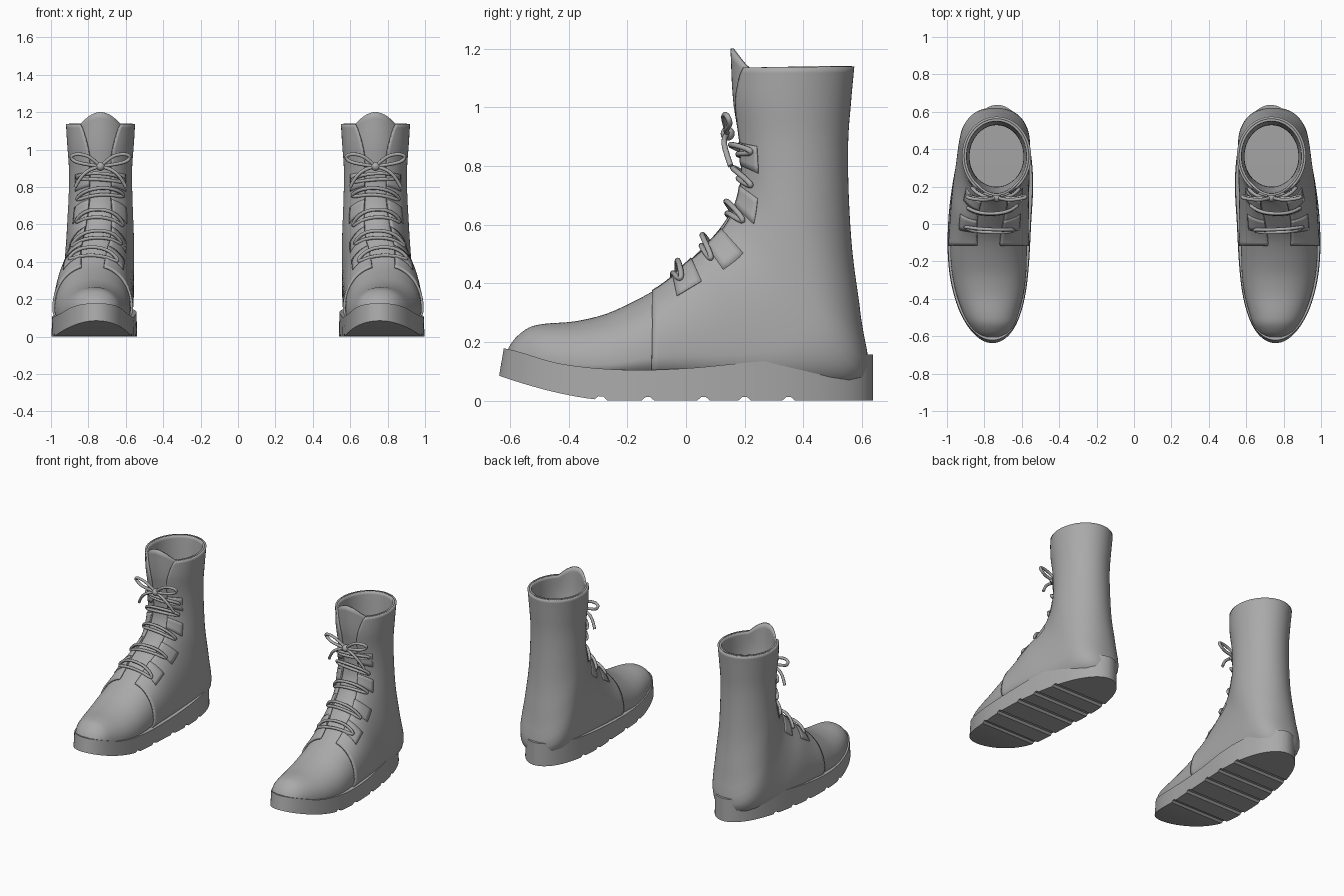
import bpy, bmesh
from math import sin, cos, pi, asin, copysign
from mathutils import Vector

if "Cube" in bpy.data.objects:
    bpy.data.objects.remove(bpy.data.objects["Cube"])

grey = bpy.data.materials.new("grey_leather")
grey.use_nodes = True
grey.diffuse_color = (0.4, 0.4, 0.4, 1)
grey.node_tree.nodes["Principled BSDF"].inputs["Base Color"].default_value = (0.4, 0.4, 0.4, 1)

# Sections from toe to collar: front y, z, back y, z, half width, centre x, centre ratio, squareness
SECTIONS = [
    (-.605, .18, -.605, .10, .060, .757, .35, 2),
    (-.58, .215, -.58, .09, .093, .758, .35, 2),
    (-.535, .249, -.535, .08, .122, .76, .35, 2.1),
    (-.48, .262, -.48, .06, .147, .765, .35, 2.1),
    (-.38, .27, -.38, .05, .178, .77, .33, 2.1),
    (-.28, .293, -.28, .05, .196, .774, .3, 2.1),
    (-.194, .33, -.194, .05, .203, .777, .3, 2.1),
    (-.11, .375, -.12, .05, .204, .777, .3, 2.1),
    (-.055, .415, .0, .05, .200, .775, .3, 2.2),
    (.015, .48, .2, .04, .195, .768, .3, 2.4),
    (.07, .535, .42, .04, .185, .755, .32, 2.5),
    (.125, .6, .6, .08, .177, .745, .4, 2.4),
    (.168, .675, .585, .28, .171, .738, .47, 2.2),
    (.185, .75, .556, .5, .164, .736, .5, 2),
    (.186, .83, .543, .7, .158, .735, .5, 2),
    (.176, .92, .541, .88, .157, .735, .5, 2),
    (.16, 1.03, .551, 1.02, .166, .735, .5, 2),
    (.163, 1.135, .562, 1.14, .173, .735, .5, 2),
]
LAST = len(SECTIONS) - 1
VAMP_END = 7


def spline(vals, r):
    """Smooth value through evenly spaced keys."""
    i = min(int(r), len(vals) - 2)
    f = r - i
    p0, p1, p2, p3 = (vals[min(max(i + k, 0), len(vals) - 1)] for k in (-1, 0, 1, 2))
    return p1 + .5 * f * (p2 - p0 + f * (2 * p0 - 5 * p1 + 4 * p2 - p3
                                         + f * (3 * (p1 - p2) + p3 - p0)))


def section(r):
    return [spline(c, r) for c in zip(*SECTIONS)]


def surface(r, t, off=0):
    """Point on the boot surface: r runs toe to collar, t runs round from the front."""
    fy, fz, by, bz, hw, cx, k, n = section(r)
    front, back = Vector((cx, fy, fz)), Vector((cx, by, bz))
    c = back.lerp(front, k)
    u, v = (copysign(abs(q) ** (2 / n), q) for q in (cos(t), sin(t)))
    d = ((front - c) if u > 0 else (c - back)) * u + Vector((hw * v, 0, 0))
    return c + d + d.normalized() * off


def row_at(z):
    """Section position whose front edge is at height z."""
    return min((VAMP_END + i * .02 for i in range(500)), key=lambda r: abs(section(r)[1] - z))


def angle_at(r, x):
    return asin(min(.95, x / section(r)[4]))


def finish(name, verts, faces, side, thickness=0, offset=1):
    bm = bmesh.new()
    vs = [bm.verts.new((v[0] * side, v[1], v[2])) for v in verts]
    for f in faces:
        bm.faces.new([vs[i] for i in (f if side > 0 else f[::-1])])
    mesh = bpy.data.meshes.new(name)
    bm.to_mesh(mesh)
    bm.free()
    mesh.materials.append(grey)
    ob = bpy.data.objects.new(name, mesh)
    bpy.context.collection.objects.link(ob)
    if thickness:
        mod = ob.modifiers.new("thickness", 'SOLIDIFY')
        mod.thickness, mod.offset = thickness, offset
    bpy.ops.object.select_all(action='DESELECT')
    ob.select_set(True)
    bpy.context.view_layer.objects.active = ob
    bpy.ops.object.shade_smooth_by_angle(angle=.7)


def grid_faces(rows, cols, closed):
    return [(i * cols + j, i * cols + (j + 1) % cols,
             (i + 1) * cols + (j + 1) % cols, (i + 1) * cols + j)
            for i in range(rows - 1) for j in range(cols if closed else cols - 1)]


def tube(name, pts, side, radius, cyclic=False):
    cu = bpy.data.curves.new(name, 'CURVE')
    cu.dimensions, cu.bevel_depth, cu.bevel_resolution = '3D', radius, 2
    cu.resolution_u, cu.use_fill_caps = 5, True
    sp = cu.splines.new('NURBS')
    sp.points.add(len(pts) - 1)
    for p, q in zip(sp.points, pts):
        p.co = (q[0] * side, q[1], q[2], 1)
    sp.order_u, sp.use_cyclic_u, sp.use_endpoint_u = 3, cyclic, not cyclic
    cu.materials.append(grey)
    ob = bpy.data.objects.new(name, cu)
    bpy.context.collection.objects.link(ob)


def opening(r):
    """Half width of the laced gap, flaring at the collar."""
    return .055 + .05 * max(0, (r - 15.3) / (LAST - 15.3)) ** 1.5


def build_sole(side):
    L = .637
    grooves = [-.29, -.13, .06, .2, .35]
    ys = [-L * cos(pi * i / 56) for i in range(57)]
    ys = [y for y in ys if all(abs(y - g) > .024 for g in grooves)]
    ys = sorted(ys + [g + d for g in grooves for d in (-.022, -.008, .008, .022)])
    cxs = [.757, .77, .777, .772, .755, .74, .73]
    tops = [.178, .125, .105, .11, .13, .146, .158]
    verts = []
    for y in ys:
        u = (y + L) / (2 * L) * 6
        hw = max(.004, .222 * max(0, 1 - abs(y / L) ** 2.6) ** .5)
        cx, zt = spline(cxs, min(u, 6)), spline(tops, min(u, 6))
        zb = .085 * (max(0, -y - .25) / .387) ** 1.6
        if any(abs(y - g) < .01 for g in grooves):
            zb += .012
        yt = y + .016 * max(0, -y / L) ** 6
        verts += [(cx - hw, y, zb), (cx + hw, y, zb), (cx + hw * .985, yt, zt), (cx - hw * .985, yt, zt)]
    n = len(ys)
    faces = grid_faces(n, 4, True)
    faces = [f[::-1] for f in faces] + [(0, 1, 2, 3), tuple(4 * n - 4 + i for i in (3, 2, 1, 0))]
    finish("sole", verts, faces, side)


def build_upper(side):
    # Vamp, tongue and lining as one sleeve; the tongue rises above the collar
    cols, steps = 64, LAST * 4 + 1
    verts = []
    for i in range(steps):
        for j in range(cols):
            t = 2 * pi * j / cols
            p = surface(i / 4, t)
            lift = max(0, 1 - (p.x - .735) ** 2 / .0115) if cos(t) > 0 else 0
            p.z += .065 * lift * max(0, i / 4 - LAST + 1)
            p.y -= .012 * lift * max(0, i / 4 - LAST + 1)
            verts.append(p)
    faces = [f[::-1] for f in grid_faces(steps, cols, True)] + [tuple(range(cols))]
    finish("vamp_and_tongue", verts, [f[::-1] for f in faces], side, .012, -1)

    # Quarters wrap the heel and shaft, open at the front
    steps = (LAST - VAMP_END) * 4 + 1
    verts = []
    for i in range(steps):
        r = VAMP_END + i / 4
        t0 = angle_at(r, opening(r))
        verts += [surface(r, t0 + (2 * pi - 2 * t0) * j / 63) for j in range(64)]
    finish("quarters", verts, grid_faces(steps, 64, False), side, .012, 1)

    # Eyelet tabs on both sides of the gap
    for z in (.455, .56, .7, .84):
        r = row_at(z)
        for s in (1, -1):
            verts = []
            for i in range(5):
                q = r - .45 + .9 * i / 4
                a = angle_at(q, opening(q))
                verts += [surface(q, s * (a + .55 * j / 6), .0125) for j in range(7)]
            faces = grid_faces(5, 7, False)
            finish("eyelet_tab", verts, faces if s > 0 else [f[::-1] for f in faces], side, .004, 1)


def build_laces(side):
    # Looped rows across the tongue
    for k, z in enumerate((.435, .53, .645, .765, .85)):
        r = row_at(z)
        ta = angle_at(r, .112)
        pts = []
        for i in range(20):
            a = 2 * pi * i / 20
            slant = .1 * cos(a) * (-1) ** k
            pts.append(surface(r + .16 * sin(a) + slant, ta * cos(a), .022 + .012 * sin(a)))
        tube("lace_row", pts, side, .0095, True)
    # Bow: knot, two loops and two tails
    o = Vector((.735, .142, .91))
    loop = [(0, 0, 0), (.05, -.015, .05), (.11, -.01, .068), (.16, 0, .06),
            (.15, .01, .03), (.09, -.01, .012), (0, 0, 0)]
    tail = [(0, 0, 0), (.05, -.012, -.012), (.09, -.012, -.04), (.12, 0, -.08), (.135, .01, -.11)]
    for s in (1, -1):
        for name, path in (("bow_loop", loop), ("bow_tail", tail)):
            tube(name, [o + Vector((s * x, y, z)) for x, y, z in path], side, .0095)
    bpy.ops.mesh.primitive_uv_sphere_add(segments=16, ring_count=10, radius=.024,
                                         location=(o.x * side, o.y, o.z))
    knot = bpy.context.object
    knot.name = "bow_knot"
    knot.data.materials.append(grey)
    bpy.ops.object.shade_smooth()


for side in (1, -1):
    build_sole(side)
    build_upper(side)
    build_laces(side)
